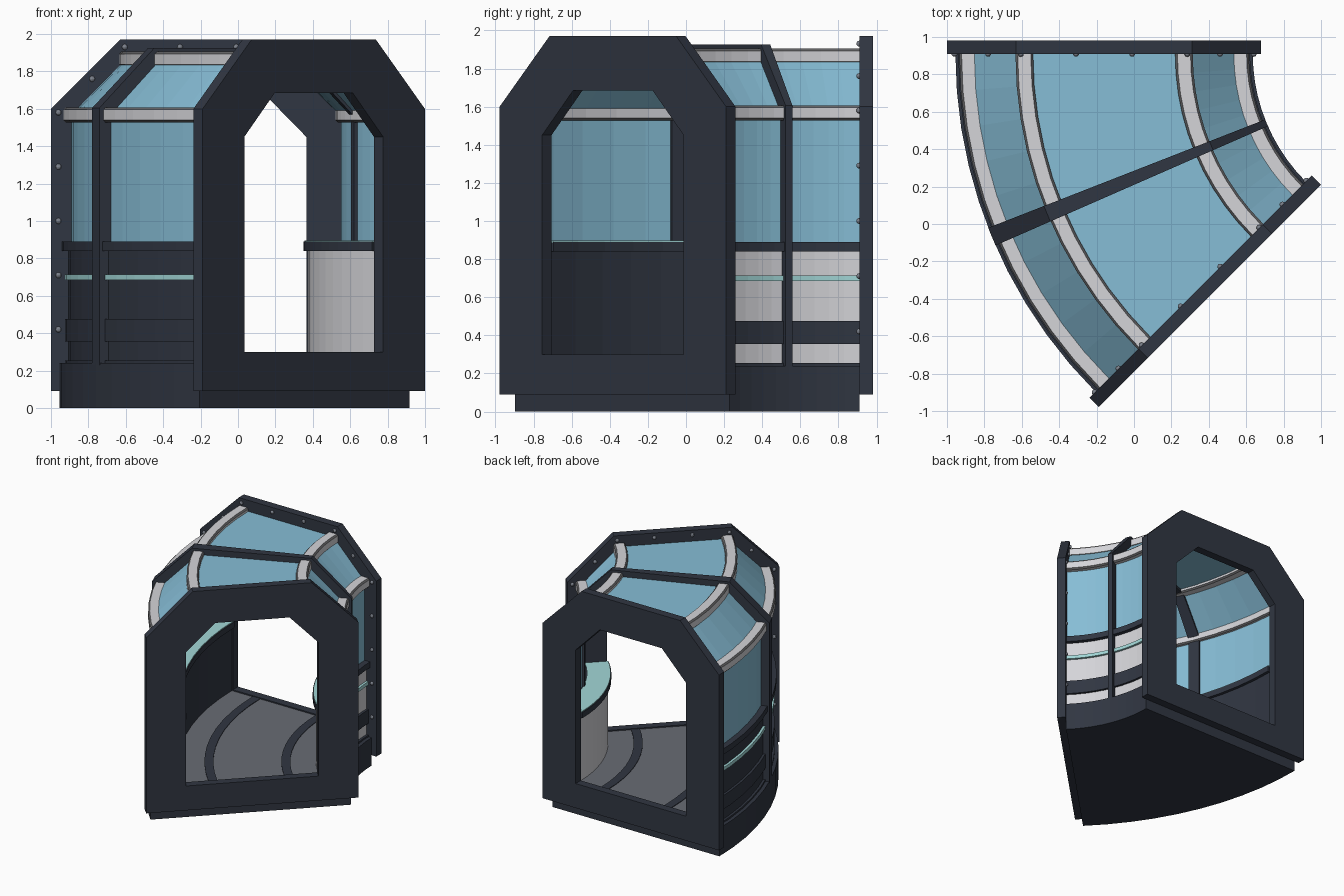
import bpy, bmesh
from math import radians, sin, cos
from mathutils import Vector, Matrix

cube = bpy.data.objects.get("Cube")
if cube:
    bpy.data.objects.remove(cube, do_unlink=True)

PIVOT = Vector((1.6, 0.91, 0))   # centre of the bend
MID = 1.76                       # radius of the corridor centre line
BEND = 45
STEPS = 10


def material(name, r, g, b):
    m = bpy.data.materials.new(name)
    m.use_nodes = True
    m.diffuse_color = (r, g, b, 1)
    m.node_tree.nodes["Principled BSDF"].inputs["Base Color"].default_value = (r, g, b, 1)
    return m


NAVY = material("dark navy", 0.03, 0.037, 0.054)
WHITE = material("light grey", 0.66, 0.66, 0.69)
GLASS = material("sky blue glass", 0.24, 0.51, 0.67)
TEAL = material("pale teal", 0.36, 0.68, 0.68)
FLOOR = material("floor grey", 0.14, 0.15, 0.175)
TRIM = material("trim grey", 0.13, 0.13, 0.135)
STEEL = material("bolt steel", 0.2, 0.22, 0.26)


def place(u, z, angle, push=0):
    """Point at offset u from the centre line, pushed along the bend."""
    a = radians(angle)
    r = MID + u
    return PIVOT + Vector((-r * cos(a) + push * sin(a), -r * sin(a) - push * cos(a), z))


def finish(name, bm, mats):
    bmesh.ops.recalc_face_normals(bm, faces=bm.faces)
    mesh = bpy.data.meshes.new(name)
    bm.to_mesh(mesh)
    bm.free()
    for m in mats:
        mesh.materials.append(m)
    ob = bpy.data.objects.new(name, mesh)
    bpy.context.scene.collection.objects.link(ob)
    return ob


FULL = [(BEND * i / STEPS, 0) for i in range(STEPS + 1)]


def sweep(name, profile, mats, stations=FULL, hole=None, slots=None):
    """Sweep a closed (u, z) profile, optionally with a matching hole."""
    bm = bmesh.new()
    loops = [profile] + ([hole] if hole else [])
    rings = [[[bm.verts.new(place(u, z, *s)) for u, z in lp] for s in stations] for lp in loops]
    n = len(profile)
    for ring in rings:
        for a, b in zip(ring, ring[1:]):
            for i in range(n):
                j = (i + 1) % n
                f = bm.faces.new((a[i], a[j], b[j], b[i]))
                f.material_index = slots[i] if slots else 0
    for end in (0, -1):
        if hole:
            o, h = rings[0][end], rings[1][end]
            for i in range(n):
                j = (i + 1) % n
                bm.faces.new((o[i], o[j], h[j], h[i]))
        else:
            bm.faces.new(rings[0][end])
    return finish(name, bm, mats)


def box(u0, u1, z0, z1):
    return [(u0, z0), (u1, z0), (u1, z1), (u0, z1)]


def chamfered(u0, u1, z0, z1, c):
    return [(u0 + c, z0), (u1 - c, z0), (u1, z0 + c), (u1, z1 - c),
            (u1 - c, z1), (u0 + c, z1), (u0, z1 - c), (u0, z0 + c)]


def arch(foot, wide, shoulder, narrow, top):
    half = [(wide, foot), (wide, shoulder), (narrow, top)]
    return half + [(-u, z) for u, z in reversed(half)]


# Base and floor
sweep("plinth", box(-0.795, 0.795, 0, 0.24), [NAVY])
sweep("floor", box(-0.6, 0.6, 0.24, 0.29), [FLOOR])
for side, s in (("outer", 1), ("inner", -1)):
    sweep(side + "_floor_band", box(s * 0.265, s * 0.335, 0.288, 0.295), [NAVY])

# Lower walls with counters, bands and roof rails on both sides
for side, s, wall in (("outer", 1, NAVY), ("inner", -1, WHITE)):
    sweep(side + "_wall", box(s * 0.535, s * 0.745, 0.24, 0.85), [wall])
    sweep(side + "_wall_band", box(s * 0.7, s * 0.765, 0.355, 0.475), [NAVY])
    sweep(side + "_base_strip", box(s * 0.7, s * 0.765, 0.235, 0.255), [NAVY])
    sweep(side + "_stripe", box(s * 0.7, s * 0.765, 0.685, 0.715), [TEAL])
    sweep(side + "_counter", box(s * 0.51, s * 0.78, 0.84, 0.89), [NAVY])
    sweep(side + "_counter_top", box(s * 0.515, s * 0.70, 0.888, 0.897), [TEAL])
    edges = [0, 1] * 4
    for label, u, z in (("shoulder", 0.727, 1.567), ("roof", 0.427, 1.865)):
        prof = [(s * a, b) for a, b in chamfered(u - 0.047, u + 0.047, z - 0.04, z + 0.04, 0.012)]
        sweep(side + "_" + label + "_rail", prof, [WHITE, TRIM], slots=edges)

# Glass canopy
shell = arch(0.87, 0.73, 1.57, 0.43, 1.875) + arch(0.87, 0.71, 1.56, 0.42, 1.855)[::-1]
sweep("glass_canopy", shell, [GLASS])

# Middle rib, a thin wedge of the bend
rib = arch(0.23, 0.795, 1.605, 0.475, 1.925) + arch(0.23, 0.69, 1.56, 0.42, 1.83)[::-1]
sweep("middle_rib", rib, [NAVY], stations=[(BEND / 2 - 1.15, 0), (BEND / 2 + 1.15, 0)])

# End frames with bolts on their inner faces
outline = arch(0.09, 0.84, 1.6, 0.47, 1.97)
opening = arch(0.30, 0.525, 1.45, 0.295, 1.685)
bolt_spots = [(0.8, 0.42 + 0.29 * i) for i in range(5)] + [(0.62, 1.76), (0.445, 1.93), (0.15, 1.93)]
for label, angle, push in (("back", 0, -0.07), ("front", BEND, 0.07)):
    sweep(label + "_frame", outline, [NAVY], stations=[(angle, 0), (angle, push)], hole=opening)
    bm = bmesh.new()
    for u, z in bolt_spots:
        for s in (1, -1):
            bmesh.ops.create_uvsphere(bm, u_segments=10, v_segments=6, radius=0.016,
                                      matrix=Matrix.Translation(place(s * u, z, angle)))
    finish(label + "_frame_bolts", bm, [STEEL])
